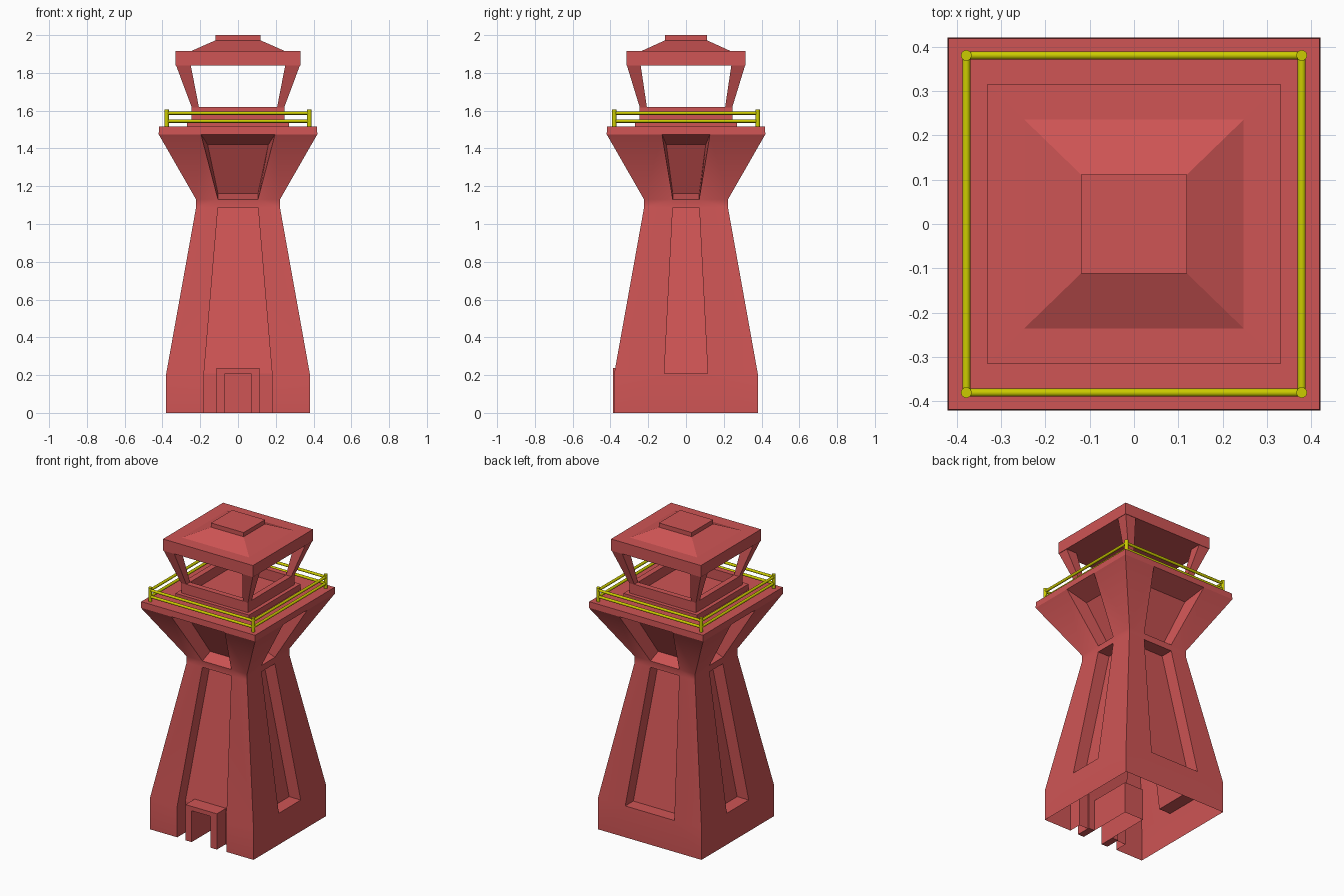
import bpy, bmesh, math
from mathutils import Vector, Matrix

if "Cube" in bpy.data.objects:
    bpy.data.objects.remove(bpy.data.objects["Cube"])


def material(name, color):
    m = bpy.data.materials.new(name)
    m.diffuse_color = color
    m.use_nodes = True
    m.node_tree.nodes["Principled BSDF"].inputs["Base Color"].default_value = m.diffuse_color
    return m


RED = material("red_paint", (0.62, 0.09, 0.09, 1))
YELLOW = material("yellow_paint", (0.6, 0.6, 0.0, 1))


def finish(bm, name, mat, smooth=None):
    bmesh.ops.remove_doubles(bm, verts=bm.verts, dist=0.0002)
    bmesh.ops.recalc_face_normals(bm, faces=bm.faces)
    me = bpy.data.meshes.new(name)
    bm.to_mesh(me)
    bm.free()
    me.materials.append(mat)
    ob = bpy.data.objects.new(name, me)
    bpy.context.collection.objects.link(ob)
    if smooth:
        bpy.ops.object.select_all(action='DESELECT')
        ob.select_set(True)
        bpy.context.view_layer.objects.active = ob
        bpy.ops.object.shade_smooth_by_angle(angle=math.radians(smooth))
    return ob


def face(bm, pts):
    bm.faces.new([bm.verts.new(p) for p in pts])


def rect_loft(name, levels, cap_start=True, cap_end=True):
    """Skin stacked rectangles given as (half x, half y, z)."""
    bm = bmesh.new()
    rings = [[bm.verts.new((sx * hx, sy * hy, z))
              for sx, sy in ((-1, -1), (1, -1), (1, 1), (-1, 1))]
             for hx, hy, z in levels]
    for a, b in zip(rings, rings[1:]):
        for i in range(4):
            j = (i + 1) % 4
            bm.faces.new((a[i], a[j], b[j], b[i]))
    if cap_start:
        bm.faces.new(rings[0])
    if cap_end:
        bm.faces.new(rings[-1])
    return finish(bm, name, RED)


# Tower shell: outward distance and height, with recessed panels on each side
PROFILE = [(0.38, 0), (0.38, 0.208), (0.222, 1.088), (0.222, 1.13),
           (0.42, 1.475), (0.418, 1.515)]
DOOR = 0.07
WALL = 0.085


def tower_side(bm, turn, widths, is_front):
    rot = Matrix.Rotation(turn, 3, 'Z')

    def quad(*pts):
        face(bm, [rot @ Vector((u, -d, z)) for u, d, z in pts])

    def recess(outer, inner, open_bottom=False, open_top=False, back=True):
        # corners run bottom left, bottom right, top right, top left
        for i in range(4):
            if (i == 0 and open_bottom) or (i == 2 and open_top):
                continue
            j = (i + 1) % 4
            quad(outer[i], outer[j], inner[j], inner[i])
        if back:
            quad(*inner)

    for k in range(5):
        (d0, z0), (d1, z1) = PROFILE[k], PROFILE[k + 1]
        w0, w1 = widths[k], widths[k + 1]
        for s in (-1, 1):
            quad((s * d0, d0, z0), (s * w0, d0, z0), (s * w1, d1, z1), (s * d1, d1, z1))
        panel = [(-w0, d0, z0), (w0, d0, z0), (w1, d1, z1), (-w1, d1, z1)]
        pushed = [(u, d - WALL, z) for u, d, z in panel]
        if k == 0 and is_front:
            recess(panel, pushed, True, True, back=False)
            b = d0 - WALL
            for s in (-1, 1):
                quad((s * DOOR, b, z0), (s * w0, b, z0), (s * w1, b, z1), (s * DOOR, b, z1))
        elif k == 1:
            recess(panel, pushed, open_bottom=is_front)
        elif k == 3:
            t = w1 * 0.82
            recess(panel, [(-w0, 0.14, 1.162), (w0, 0.14, 1.162),
                           (t, 0.285, 1.42), (-t, 0.285, 1.42)])
        else:
            quad(*panel)


bm = bmesh.new()
wide = [0.18, 0.18, 0.106, 0.106, 0.196, 0.196]
narrow = [0.115, 0.115, 0.07, 0.07, 0.127, 0.127]
for i in range(4):
    tower_side(bm, i * math.pi / 2, narrow if i % 2 else wide, i == 0)
# Deck
r = PROFILE[-1][0]
face(bm, [(-r, -r, 1.515), (r, -r, 1.515), (r, r, 1.515), (-r, r, 1.515)])
# Door passage
f, b, h = -0.38 + WALL, 0.0, PROFILE[1][1]
for s in (-DOOR, DOOR):
    face(bm, [(s, f, 0), (s, b, 0), (s, b, h), (s, f, h)])
face(bm, [(-DOOR, f, h), (DOOR, f, h), (DOOR, b, h), (-DOOR, b, h)])
face(bm, [(-DOOR, b, 0), (DOOR, b, 0), (DOOR, b, h), (-DOOR, b, h)])
finish(bm, "tower_shell", RED, 32)

# Door frame
bm = bmesh.new()
arch = [(-0.115, 0), (-0.115, 0.237), (0.115, 0.237), (0.115, 0),
        (DOOR, 0), (DOOR, h), (-DOOR, h), (-DOOR, 0)]
face(bm, [(x, -0.386, z) for x, z in arch])
ext = bmesh.ops.extrude_face_region(bm, geom=bm.faces[:])
bmesh.ops.translate(bm, vec=(0, 0.1, 0),
                    verts=[v for v in ext["geom"] if isinstance(v, bmesh.types.BMVert)])
finish(bm, "door_frame", RED)

# Lookout room
rect_loft("lookout_plinth", [(0.27, 0.27, 1.515), (0.27, 0.27, 1.553)])
rect_loft("lookout_sill", [(0.245, 0.245, 1.55), (0.245, 0.245, 1.62),
                           (0.207, 0.207, 1.62), (0.207, 0.207, 1.55)], False, False)
rect_loft("roof", [(0.33, 0.315, 1.838), (0.33, 0.315, 1.915),
                   (0.247, 0.235, 1.916), (0.12, 0.112, 1.972)])
rect_loft("roof_cap", [(0.12, 0.112, 1.965), (0.12, 0.112, 2.0)])

# Corner posts flaring outward
bm = bmesh.new()
for sx in (-1, 1):
    for sy in (-1, 1):
        rings = []
        for z, x0, x1, y0, y1 in ((1.618, 0.207, 0.245, 0.207, 0.245),
                                  (1.84, 0.25, 0.328, 0.24, 0.313)):
            rings.append([bm.verts.new((sx * x, sy * y, z))
                          for x, y in ((x0, y0), (x1, y0), (x1, y1), (x0, y1))])
        lo, hi = rings
        for i in range(4):
            j = (i + 1) % 4
            bm.faces.new((lo[i], lo[j], hi[j], hi[i]))
finish(bm, "lookout_posts", RED)


# Railing
def rod(bm, a, b, radius):
    a, b = Vector(a), Vector(b)
    m = Matrix.Translation((a + b) / 2) @ (b - a).to_track_quat('Z', 'Y').to_matrix().to_4x4()
    bmesh.ops.create_cone(bm, cap_ends=True, segments=16, radius1=radius,
                          radius2=radius, depth=(b - a).length, matrix=m)


bm = bmesh.new()
corners = [(-0.378, -0.38), (0.378, -0.38), (0.378, 0.38), (-0.378, 0.38)]
for i, c in enumerate(corners):
    n = corners[(i + 1) % 4]
    rod(bm, (*c, 1.51), (*c, 1.605), 0.012)
    for z in (1.545, 1.587):
        rod(bm, (*c, z), (*n, z), 0.009)
finish(bm, "railing", YELLOW, 40)
